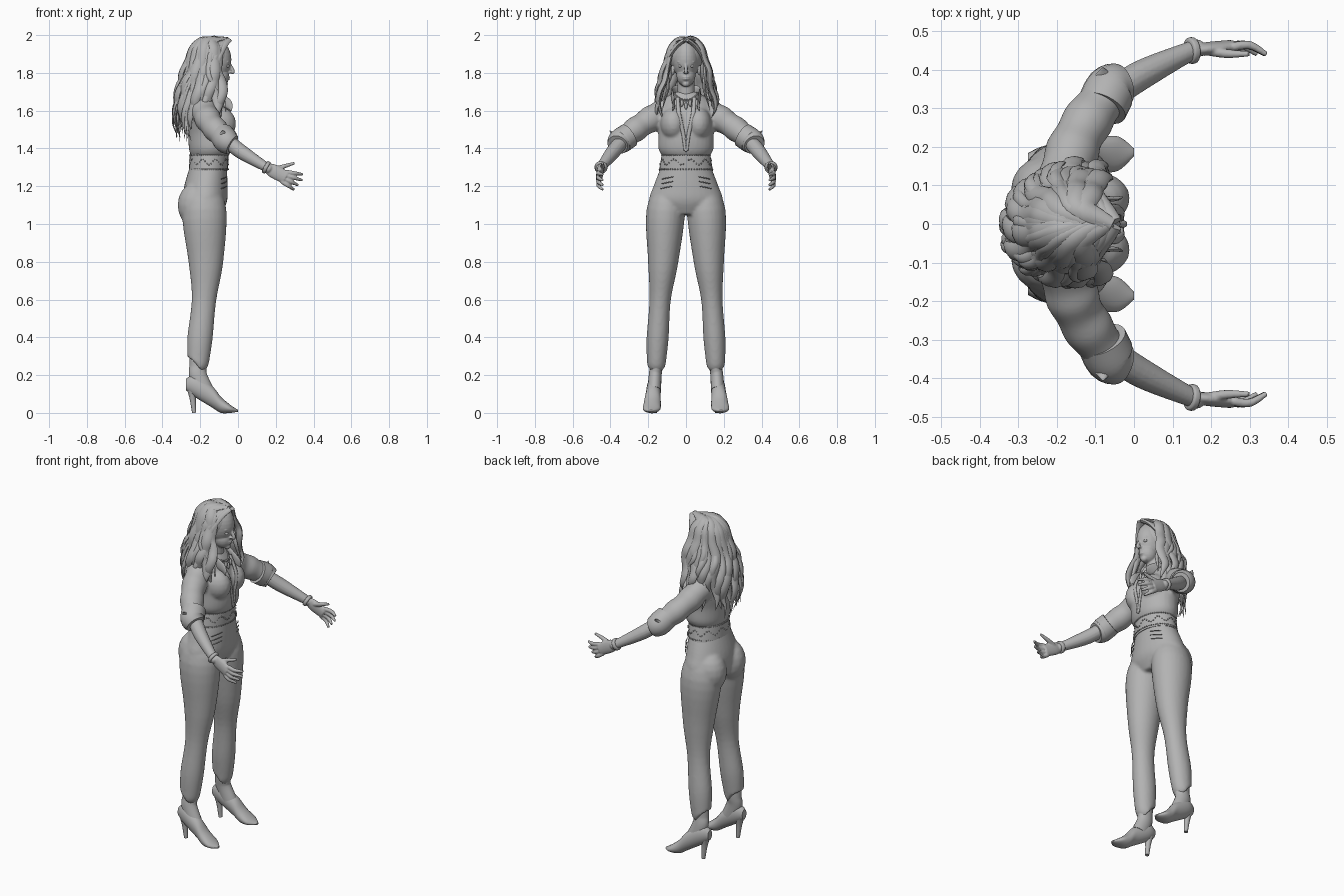
import bpy, bmesh, math, random
from mathutils import Vector, Matrix

default_cube = bpy.data.objects.get("Cube")
if default_cube:
    bpy.data.objects.remove(default_cube, do_unlink=True)
random.seed(4)

grey = bpy.data.materials.new("plain_grey")
grey.use_nodes = True
grey.diffuse_color = (.45, .45, .45, 1)
for node in grey.node_tree.nodes:
    if node.type == 'BSDF_PRINCIPLED':
        node.inputs["Base Color"].default_value = grey.diffuse_color

FORWARD, LEFTWARD, UPWARD = Vector((1, 0, 0)), Vector((0, 1, 0)), Vector((0, 0, 1))


def smooth_rows(rows, steps=5):
    """Smooth interpolation between rows of numbers."""
    vectors = [Vector(row) for row in rows]
    last = len(vectors) - 1
    result = []
    for index in range(last):
        start, end = vectors[index], vectors[index + 1]
        leave = (end - vectors[max(index - 1, 0)]) / 2
        arrive = (vectors[min(index + 2, last)] - start) / 2
        for step in range(steps):
            t = step / steps
            ease = t * t * (3 - 2 * t)
            result.append(start * (1 - ease) + end * ease
                          + leave * t * (1 - t) ** 2 - arrive * t * t * (1 - t))
    return result + [vectors[last]]


class Part:
    """Collects closed shapes into one mesh object."""

    def __init__(self, name):
        self.name, self.bm = name, bmesh.new()

    def loft(self, rings, sides):
        loops = []
        for centre, across, along in rings:
            angles = [math.tau * side / sides for side in range(sides)]
            loops.append([self.bm.verts.new(centre + across * math.cos(angle) + along * math.sin(angle))
                          for angle in angles])
        for lower, upper in zip(loops, loops[1:]):
            for side in range(sides):
                following = (side + 1) % sides
                self.bm.faces.new((lower[side], lower[following], upper[following], upper[side]))
        self.bm.faces.new(reversed(loops[0]))
        self.bm.faces.new(loops[-1])

    def stack(self, rows, sides=32):
        """Horizontal ovals; each row is height, back, front, half width."""
        self.loft([(FORWARD * (back + front) / 2 + UPWARD * height,
                    FORWARD * (front - back) / 2, LEFTWARD * half)
                   for height, back, front, half in smooth_rows(rows)], sides)

    def tube(self, points, radii, hint=UPWARD, flat=1, sides=12):
        """Oval tube; radii lie along the hint, flat scales the other way."""
        rows = smooth_rows([(*point, radius) for point, radius in zip(points, radii)])
        centres = [row.to_3d() for row in rows]
        rings = []
        for index, centre in enumerate(centres):
            ahead = centres[min(index + 1, len(centres) - 1)]
            tangent = (ahead - centres[max(index - 1, 0)]).normalized()
            sideways = tangent.cross(hint).normalized()
            radius = max(rows[index].w, .001)
            rings.append((centre, sideways.cross(tangent) * radius, sideways * radius * flat))
        self.loft(rings, sides)

    def ball(self, centre, size, segments=20):
        placing = Matrix.Translation(centre) @ Matrix.Diagonal((*size, 1))
        bmesh.ops.create_uvsphere(self.bm, u_segments=segments, v_segments=segments // 2,
                                  radius=1, matrix=placing)

    def finish(self, mirrored=False, voxel=0, relaxing=3):
        bmesh.ops.recalc_face_normals(self.bm, faces=self.bm.faces)
        mesh = bpy.data.meshes.new(self.name)
        self.bm.to_mesh(mesh)
        self.bm.free()
        mesh.materials.append(grey)
        mesh.shade_smooth()
        mesh.set_sharp_from_angle(angle=math.radians(50))
        thing = bpy.data.objects.new(self.name, mesh)
        bpy.context.scene.collection.objects.link(thing)
        if mirrored:
            mirror = thing.modifiers.new("mirror", 'MIRROR')
            mirror.use_axis = (False, True, False)
            mirror.use_mirror_merge = False
        if voxel:
            fuse = thing.modifiers.new("fuse", 'REMESH')
            fuse.mode, fuse.voxel_size, fuse.use_smooth_shade = 'VOXEL', voxel, True
            relax = thing.modifiers.new("relax", 'SMOOTH')
            relax.factor, relax.iterations = .5, relaxing


# Trousers: hips, seat and legs fused together, with slanting hems
trousers = Part("trousers")
trousers.stack([(1.05, -.27, -.09, .12), (1.12, -.29, -.058, .192),
                (1.2, -.285, -.055, .172), (1.32, -.25, -.06, .125)])
waist, hip, thigh = Vector((-.175, .08, 1.24)), Vector((-.178, .107, 1.07)), Vector((-.17, .121, .8))
knee, calf, hem = Vector((-.18, .137, .6)), Vector((-.201, .15, .4)), Vector((-.211, .156, .28))
trousers.tube([waist, hip, thigh, knee, calf, hem, hem - UPWARD * .02 - FORWARD * .01],
              [.06, .117, .092, .065, .067, .059, .059], FORWARD, .87, 28)
trousers.ball((-.213, .09, 1.1), (.107, .092, .125))
trousers.finish(mirrored=True, voxel=.008, relaxing=7)

# High waistband with studs and slanting front seams
waistband = Part("waistband")
waistband.stack([(1.28, -.26, -.055, .143), (1.37, -.255, -.05, .128)])
waistband.finish()


def around_waist(angle, height):
    drop = 1.37 - height
    return Vector((-.153 + .103 * math.cos(angle), (.128 + drop / 6) * math.sin(angle), height))


studs = Part("waistband_studs")
STUDS = 60
for index in range(STUDS):
    angle = math.tau * index / STUDS
    for height in (1.365, 1.328 + math.sin(9 * angle) / 70, 1.29):
        studs.ball(around_waist(angle, height), (.004, .004, .004), 6)
studs.finish()
seams = Part("hip_seams")
for height in (1.26, 1.235, 1.21):
    bend = [around_waist(angle, height - angle / 40) + LEFTWARD * .01 for angle in (.4, .65, .9)]
    seams.tube(bend, [.002, .003, .002], sides=6)
seams.finish(mirrored=True)

# Arm joints
shoulder, elbow = Vector((-.18, .11, 1.6)), Vector((-.06, .348, 1.438))
wrist, knuckles = Vector((.15, .45, 1.3)), Vector((.245, .46, 1.25))

# Blouse: body, bust and loose creased sleeves fused together
blouse = Part("blouse")
blouse.stack([(1.36, -.25, -.05, .126), (1.4, -.26, -.034, .146), (1.48, -.265, -.032, .147),
              (1.57, -.275, -.05, .155), (1.65, -.26, -.08, .13), (1.7, -.21, -.11, .06)])
blouse.ball((-.1, .066, 1.53), (.09, .07, .09))
sleeve, fullness = [], []
for step in range(7):
    t = step / 6
    arch = math.sin(math.pi * t) / 45
    sleeve.append(shoulder.lerp(elbow, t) + (UPWARD * .4 - FORWARD) * arch)
    fullness.append(.072 - t / 80 + (-1) ** step * .003)
blouse.tube(sleeve, fullness, sides=24)
blouse.finish(mirrored=True, voxel=.008, relaxing=5)

# Turned-back cuffs with a pointed flap
cuffs = Part("sleeve_cuffs")
cuffs.tube([elbow.lerp(shoulder, .2), elbow, elbow.lerp(wrist, .14)], [.066, .067, .055], sides=24)
flap = elbow + (UPWARD + LEFTWARD - FORWARD) * .02
cuffs.tube([flap, flap + (LEFTWARD + UPWARD) * .038], [.04, .002], FORWARD, .5)
cuffs.finish(mirrored=True)

# Collar, open front edges and buttons
collar = Part("collar")
collar.tube([(-.21, .02, 1.715), (-.16, .07, 1.7), (-.06, .065, 1.64), (-.035, .07, 1.6)],
            [.02, .026, .027, .003], flat=.25)
collar.tube([(-.085, .045, 1.67), (-.036, .036, 1.57), (-.032, .015, 1.48), (-.03, .004, 1.39)],
            [.01, .012, .01, .008], LEFTWARD, .6)
collar.finish(mirrored=True)
buttons = Part("blouse_buttons")
for index in range(3):
    buttons.ball((-.03, 0, 1.39 + index * .03), (.006, .008, .008), 10)
buttons.finish()

# Necklace with pendant drops
necklace = Part("necklace")
BEADS = 24
for index in range(BEADS + 1):
    angle = 2.6 * (index / BEADS - .5)
    droop = math.cos(angle) / 20
    necklace.ball((-.155 + droop * 1.6, .062 * math.sin(angle), 1.705 - droop), (.006, .006, .006), 8)
for side in (-1, 0, 1):
    necklace.ball((-.065, side * .022, 1.625 + abs(side) * .015), (.008, .009, .02), 10)
necklace.finish()

# Head: skull, jaw, nose, lips, brows, ears and neck fused together
head = Part("head")
head.ball((-.125, 0, 1.87), (.09, .07, .112), 32)
head.ball((-.1, 0, 1.785), (.053, .05, .058), 24)
head.ball((-.073, 0, 1.742), (.02, .02, .018))
head.tube([(-.045, 0, 1.85), (-.026, 0, 1.808), (-.037, 0, 1.798)], [.007, .01, .007], LEFTWARD)
for height in (1.767, 1.777):
    head.ball((-.053, 0, height), (.011, .02, .005), 16)
for side in (-1, 1):
    head.ball((-.043, side * .009, 1.803), (.009, .007, .006), 12)
    head.ball((-.054, side * .031, 1.858), (.008, .017, .004), 12)
    head.ball((-.125, side * .07, 1.815), (.02, .01, .03), 16)
head.tube([(-.15, 0, 1.62), (-.15, 0, 1.68), (-.145, 0, 1.8)], [.05, .047, .045], FORWARD, sides=24)
head.finish(voxel=.004)
eyes = Part("eyes")
eyes.ball((-.0565, .03, 1.836), (.012, .013, .008), 16)
eyes.finish(mirrored=True)

# Hair: cap plus layered wavy locks sweeping back from the parting
cap = Part("hair_cap")
cap.ball((-.157, 0, 1.887), (.108, .09, .103), 32)
cap.finish()
hair = Part("hair_locks")
crown = Vector((-.145, 0, 1.86))


def lock(angle, lift, end, width):
    outward = Vector((-math.cos(angle), math.sin(angle) * .82, 0))
    tangent = Vector((math.sin(angle), math.cos(angle), 0))
    parting = Vector((-.16 + abs(angle) * .055, 0, 1.977 + lift / 2))
    points, widths = [parting], [width * .5]
    for latitude in (65, 35, 5):
        bend = math.radians(latitude)
        points.append(crown + (outward * math.cos(bend) + UPWARD * math.sin(bend)) * (.117 + lift))
        widths.append(width)
    phase = random.uniform(0, math.tau)
    for step in range(1, 7):
        fall = step / 6
        sway = fall * 9 + phase
        wave = (tangent * math.sin(sway) + outward * math.cos(sway)) * .012
        away = outward * (.117 + math.sin(fall * 2.2) * .062 + lift)
        points.append(crown + away + UPWARD * (end - crown.z) * fall + wave)
        widths.append(width * (1 - fall ** 4))
    hair.tube(points, widths, tangent, .5, 8)


LOCKS = 22
for index in range(LOCKS):
    angle = 1.9 * (2 * index / (LOCKS - 1) - 1)
    end = 1.53 - math.cos(angle) * .07 + random.uniform(-.02, .05)
    lock(angle, random.uniform(0, .012), end, random.uniform(.024, .032))
for index in range(16):
    lock(random.uniform(-1.5, 1.5), random.uniform(.01, .017), random.uniform(1.43, 1.58), .016)

# Loose locks framing the face and curling over the shoulders
for side in (-1, 1):
    for curl in range(4):
        points, widths = [], []
        for step in range(9):
            t = step / 8
            swing = math.sin(t * 11 + curl) * .014 * t
            spread = .006 + .078 * math.sin(min(1, t * 2.2) * math.pi / 2) + t * (.03 + curl * .012)
            points.append((-.05 - curl * .015 - .06 * math.sin(math.pi * t) + swing, side * (spread - swing),
                           1.975 - curl * .002 - t ** 1.3 * (.38 - curl * .03)))
            widths.append(.019 * (1 - t ** 4))
        hair.tube(points, widths, FORWARD, .6, 8)
hair.finish()

# Forearms, palms and fingers fused together
hands = Part("forearms_and_hands")
reach = (knuckles - wrist).normalized()
thumbward = LEFTWARD.cross(reach) * -1
palmward = -LEFTWARD
hands.tube([elbow.lerp(shoulder, .1), elbow.lerp(wrist, .35) - UPWARD * .005, wrist, wrist.lerp(knuckles, .2)],
           [.037, .039, .025, .025], sides=16)
hands.tube([wrist, wrist.lerp(knuckles, .4), knuckles + reach * .01], [.025, .037, .035], thumbward, .48, 16)
for finger in range(4):
    root = knuckles + thumbward * (1.5 - finger) * .019
    aim = (reach + thumbward * (.35 - finger * .15)).normalized()
    length = .095 - abs(finger - 1) * .008
    hands.tube([root, root + aim * length / 2, root + aim * length + palmward * .028], [.012, .011, .007], thumbward)
root = wrist.lerp(knuckles, .3)
hands.tube([root, root + (thumbward + reach) * .045 + palmward * .015,
            root + (thumbward + reach) * .09 + palmward * .02], [.014, .012, .007], LEFTWARD)
hands.finish(mirrored=True, voxel=.004)

# Bangles
bangles = Part("bangles")
bangles.tube([wrist - reach * .01, wrist - reach * .006, wrist + reach * .006, wrist + reach * .01],
             [.029, .034, .034, .029], sides=28)
bangles.finish(mirrored=True)

# Ankles and pointed high-heeled shoes
ankles = Part("ankles")
ankles.tube([hem + UPWARD * .04, hem - UPWARD * .03, (-.212, .163, .2), (-.18, .168, .12)],
            [.048, .046, .047, .05], FORWARD, .72, 20)
ankles.finish(mirrored=True)
shoes = Part("shoes")
SHOE = [(-.275, .12, .18, .02), (-.23, .085, .2, .036), (-.14, .03, .145, .04),
        (-.09, 0, .085, .046), (-.04, 0, .042, .044), (0, .006, .016, .01)]
shoes.loft([(Vector((along, .186 + along * .08, (sole + top) / 2)), LEFTWARD * half, UPWARD * (top - sole) / 2)
            for along, sole, top, half in smooth_rows(SHOE)], 20)
shoes.tube([(-.245, .165, .14), (-.24, .165, .08), (-.232, .165, 0)], [.03, .017, .011], FORWARD)
shoes.finish(mirrored=True)
